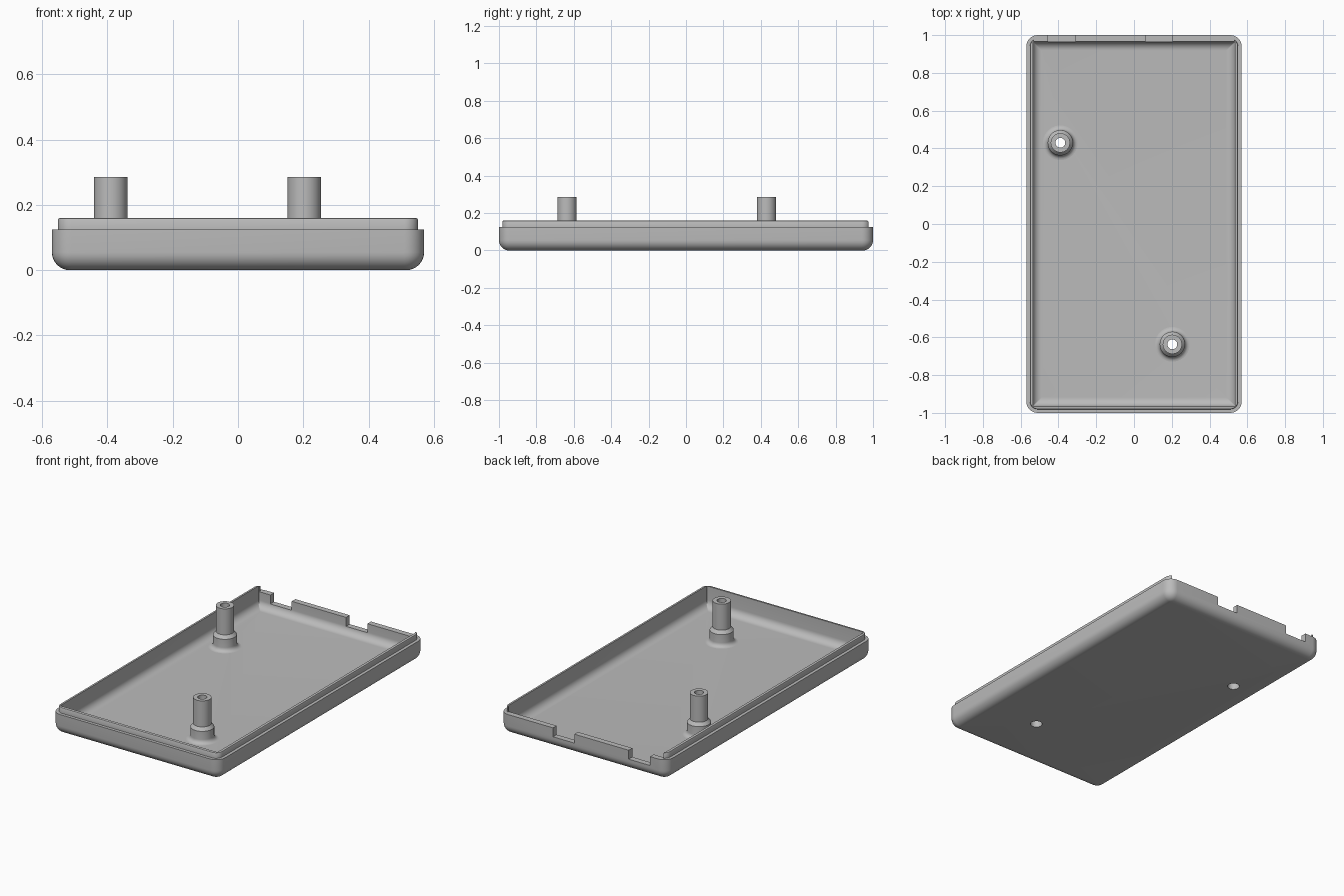
import bpy, bmesh, math
from mathutils import Matrix

if "Cube" in bpy.data.objects:
    bpy.data.objects.remove(bpy.data.objects["Cube"])

grey = bpy.data.materials.new("plain grey")
grey.diffuse_color = (0.5, 0.5, 0.5, 1)
grey.use_nodes = True
grey.node_tree.nodes["Principled BSDF"].inputs["Base Color"].default_value = grey.diffuse_color


def finish(name, bm):
    bmesh.ops.recalc_face_normals(bm, faces=bm.faces)
    me = bpy.data.meshes.new(name)
    bm.to_mesh(me)
    bm.free()
    me.materials.append(grey)
    ob = bpy.data.objects.new(name, me)
    bpy.context.collection.objects.link(ob)
    return ob


def activate(ob):
    bpy.ops.object.select_all(action='DESELECT')
    ob.select_set(True)
    bpy.context.view_layer.objects.active = ob


def smooth(ob):
    activate(ob)
    bpy.ops.object.shade_smooth_by_angle(angle=math.radians(32))


def rounded_ring(bm, hx, hy, r, z, n=8):
    """Rounded rectangle of vertices at height z."""
    verts = []
    for q, (sx, sy) in enumerate([(1, 1), (-1, 1), (-1, -1), (1, -1)]):
        for i in range(n + 1):
            a = math.pi / 2 * (q + i / n)
            verts.append(bm.verts.new((sx * (hx - r) + r * math.cos(a),
                                       sy * (hy - r) + r * math.sin(a), z)))
    return verts


def bridge(bm, a, b):
    for i in range(len(a)):
        j = (i + 1) % len(a)
        bm.faces.new((a[i], a[j], b[j], b[i]))


# Tray: rounded outside, stepped lip, hollow with a filleted floor
HX, HY, SEAM, TOP, FLOOR = 0.57, 1.0, 0.125, 0.16, 0.03
R, STEPS = 0.055, 8
bm = bmesh.new()
rings = []
for i in range(STEPS + 1):
    a = math.pi / 2 * i / STEPS
    ins = R * (1 - math.sin(a))
    rings.append(rounded_ring(bm, HX - ins, HY - ins, 0.06 - ins, R * (1 - math.cos(a))))
for inset, r, z in [(0, 0.06, SEAM), (0.019, 0.041, SEAM), (0.019, 0.041, TOP - 0.006),
                    (0.021, 0.039, TOP - 0.002), (0.025, 0.035, TOP), (0.035, 0.004, TOP)]:
    rings.append(rounded_ring(bm, HX - inset, HY - inset, r, z))
for i in range(STEPS + 1):
    a = math.pi / 2 * i / STEPS
    ins = 0.035 + 0.045 * (1 - math.cos(a))
    rings.append(rounded_ring(bm, HX - ins, HY - ins, 0.004, FLOOR + 0.045 * (1 - math.sin(a))))
for a, b in zip(rings, rings[1:]):
    bridge(bm, a, b)
bm.faces.new(rings[0])
bm.faces.new(rings[-1])
tray = finish("tray", bm)


def cut(target, bm):
    """Subtract a cutter shape from the target, then remove the cutter."""
    cutter = finish("cutter", bm)
    cutter.hide_render = True
    mod = target.modifiers.new("cut", 'BOOLEAN')
    mod.operation, mod.solver, mod.object = 'DIFFERENCE', 'EXACT', cutter
    activate(target)
    bpy.ops.object.modifier_apply(modifier=mod.name)
    bpy.data.objects.remove(cutter)


# Back wall: lip removed, two latch notches
for x0, x1, z0 in [(-0.53, 0.53, SEAM), (-0.455, -0.31, 0.07), (0.06, 0.205, 0.07)]:
    bm = bmesh.new()
    bmesh.ops.create_cube(bm, size=1, matrix=Matrix.Translation(((x0 + x1) / 2, 0.99, z0 + 0.1))
                          @ Matrix.Diagonal((x1 - x0, 0.1, 0.2, 1)))
    cut(tray, bm)

# Screw posts: stepped hollow columns with a flared foot
POSTS = [(-0.39, 0.43), (0.203, -0.637)]
SEG = 40
profile = [(0.034, 0), (0.036, 0), (0.036, FLOOR - 0.005), (0.092, FLOOR - 0.001)]
for i in range(7):
    a = math.pi / 2 * i / 6
    profile.append((0.092 - 0.025 * math.sin(a), FLOOR + 0.025 * (1 - math.cos(a))))
profile += [(0.067, 0.105), (0.051, 0.125), (0.051, 0.285),
            (0.026, 0.285), (0.026, 0.10), (0.034, 0.10)]
for k, (px, py) in enumerate(POSTS):
    bm = bmesh.new()
    bmesh.ops.create_cone(bm, cap_ends=True, segments=SEG, radius1=0.036, radius2=0.036,
                          depth=0.2, matrix=Matrix.Translation((px, py, 0)))
    cut(tray, bm)
    bm = bmesh.new()
    loops = [[bm.verts.new((px + r * math.cos(2 * math.pi * s / SEG),
                            py + r * math.sin(2 * math.pi * s / SEG), z)) for s in range(SEG)]
             for r, z in profile]
    for a, b in zip(loops, loops[1:] + loops[:1]):
        bridge(bm, a, b)
    smooth(finish(("back", "front")[k] + "_screw_post", bm))
smooth(tray)
